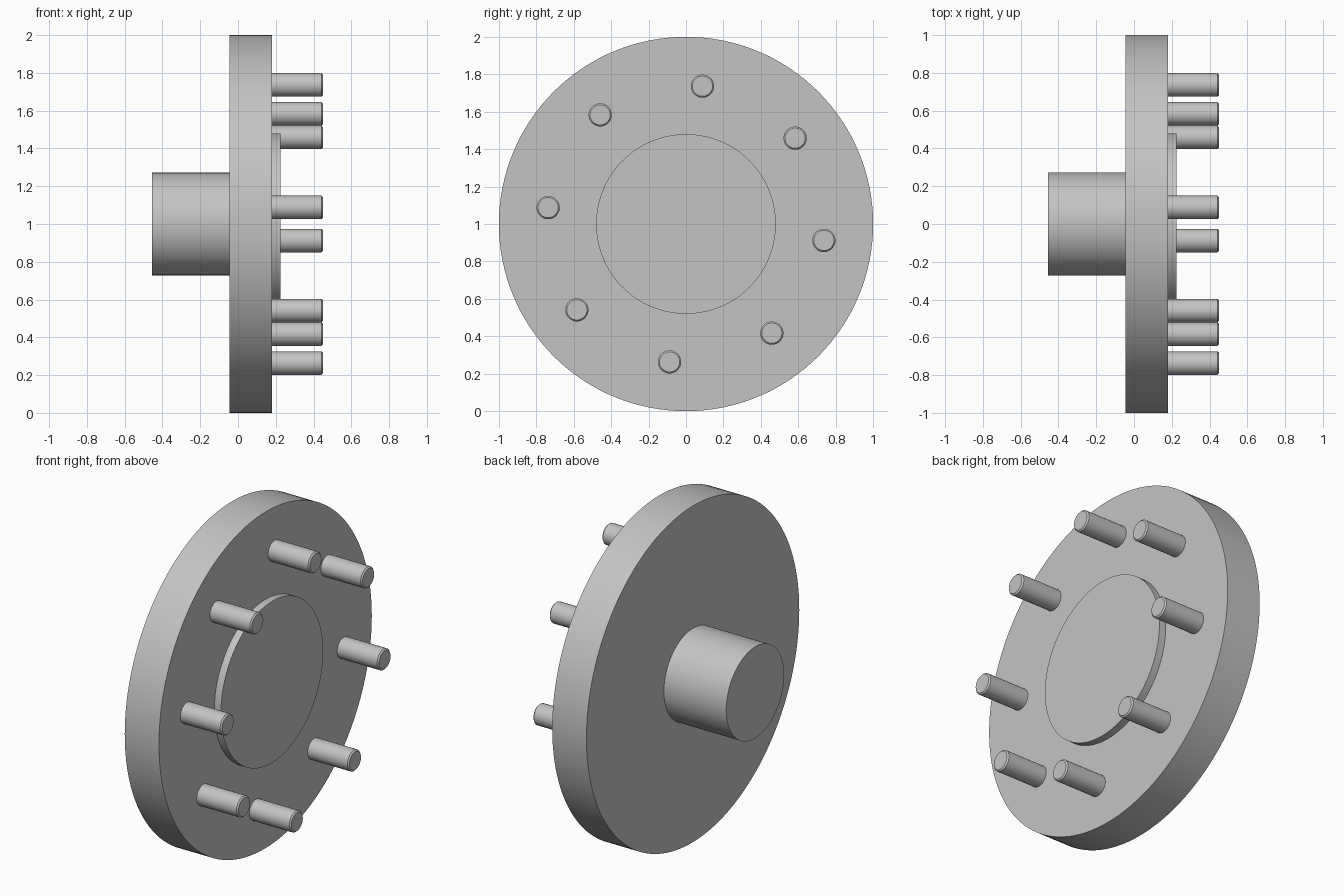
import bpy, math
from mathutils import Matrix

cube = bpy.data.objects.get("Cube")
if cube:
    bpy.data.objects.remove(cube, do_unlink=True)

GREY = (0.55, 0.55, 0.55, 1)
steel = bpy.data.materials.new("plain grey")
steel.use_nodes = True
steel.diffuse_color = GREY
steel.node_tree.nodes["Principled BSDF"].inputs["Base Color"].default_value = GREY


def turned_part(name, radius, x0, x1, y=0.0, z=1.0, sides=128, chamfer=0.0):
    """Cylinder along x, with an optional chamfer on its +x rim."""
    bpy.ops.mesh.primitive_cylinder_add(vertices=sides, radius=radius, depth=x1 - x0)
    ob = bpy.context.object
    ob.name = name
    ob.data.materials.append(steel)
    ob.data.transform(Matrix.Rotation(math.pi / 2, 4, 'Y'))
    ob.location = ((x0 + x1) / 2, y, z)
    if chamfer:
        weights = ob.data.attributes.new("bevel_weight_edge", 'FLOAT', 'EDGE')
        for edge in ob.data.edges:
            if all(ob.data.vertices[v].co.x > 0 for v in edge.vertices):
                weights.data[edge.index].value = 1.0
        bevel = ob.modifiers.new("rim_chamfer", 'BEVEL')
        bevel.limit_method = 'WEIGHT'
        bevel.width = chamfer
        bevel.segments = 1
        bpy.ops.object.modifier_apply(modifier=bevel.name)
    bpy.ops.object.shade_smooth_by_angle(angle=math.radians(30))
    return ob


# Main disc with the shaft on one side and a raised centre on the other
turned_part("flange_disc", 1.0, -0.045, 0.18)
turned_part("hub_shaft", 0.272, -0.455, -0.04)
turned_part("centre_boss", 0.48, 0.17, 0.224)

# Ring of eight studs
for i in range(8):
    a = math.radians(-6.8 + 45 * i)
    turned_part(f"stud_{i + 1}", 0.062, 0.17, 0.45,
                0.742 * math.cos(a), 1 + 0.742 * math.sin(a), 48, 0.008)
